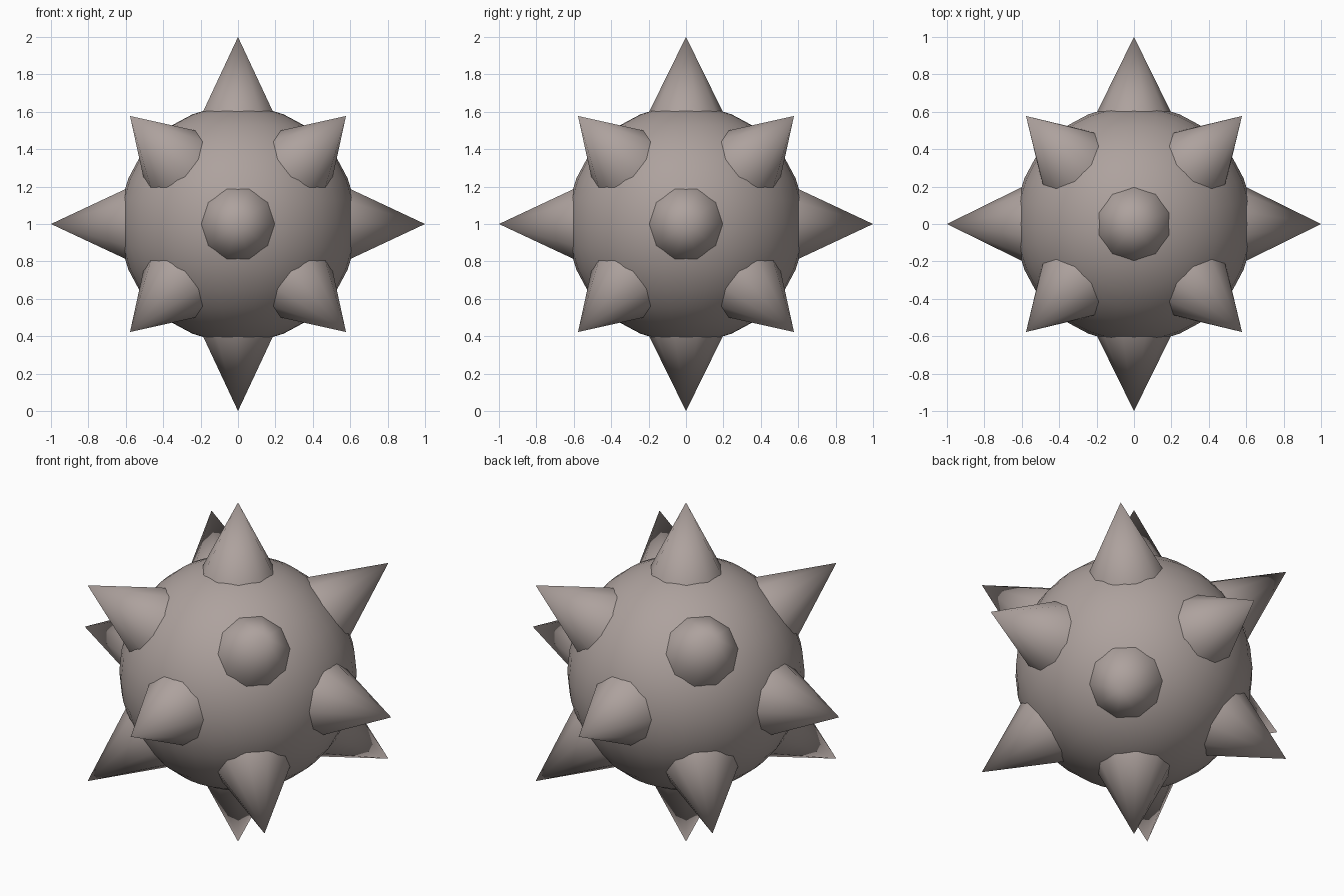
import bpy
import math
from mathutils import Vector

if "Cube" in bpy.data.objects:
    bpy.data.objects.remove(bpy.data.objects["Cube"])

CENTRE = Vector((0, 0, 1))
BALL_RADIUS = 0.635
SPIKE_BASE, SPIKE_TIP, SPIKE_RADIUS = 0.602, 1.0, 0.196

stone = bpy.data.materials.new("warm_grey")
stone.diffuse_color = (0.42, 0.36, 0.34, 1)
stone.use_nodes = True
stone.node_tree.nodes["Principled BSDF"].inputs["Base Color"].default_value = stone.diffuse_color


def finish(name):
    obj = bpy.context.object
    obj.name = name
    obj.data.materials.append(stone)
    bpy.ops.object.shade_smooth()
    return obj


# Round body
bpy.ops.mesh.primitive_uv_sphere_add(segments=32, ring_count=16,
                                     radius=BALL_RADIUS, location=CENTRE)
finish("ball")


# Ten-sided spike pointing outward along a direction
def spike(name, direction):
    d = Vector(direction).normalized()
    polar = math.acos(d.z)
    azimuth = math.atan2(d.y, d.x) if abs(d.z) < 0.99 else 0
    bpy.ops.mesh.primitive_cone_add(
        vertices=10, radius1=SPIKE_RADIUS, radius2=0,
        depth=SPIKE_TIP - SPIKE_BASE, end_fill_type='NOTHING',
        location=CENTRE + d * (SPIKE_BASE + SPIKE_TIP) / 2,
        rotation=(0, polar, azimuth))
    finish(name)


# Six spikes along the axes
for axis in range(3):
    for sign in (-1, 1):
        direction = [0, 0, 0]
        direction[axis] = sign
        spike("axis_spike", direction)

# Eight spikes along the diagonals
for x in (-1, 1):
    for y in (-1, 1):
        for z in (-1, 1):
            spike("diagonal_spike", (x, y, z))
